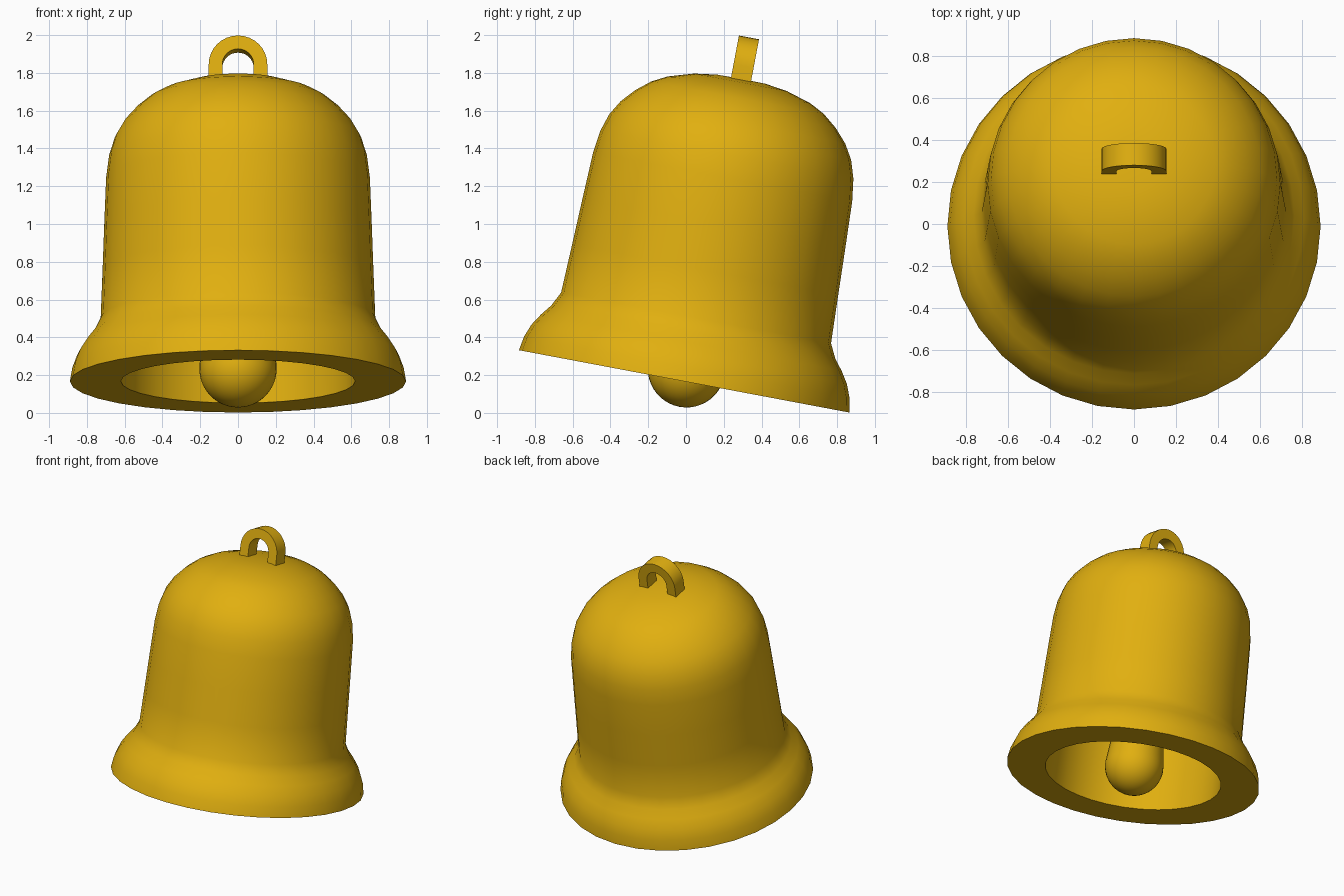
import bpy, bmesh, math
from mathutils import Matrix

if "Cube" in bpy.data.objects:
    bpy.data.objects.remove(bpy.data.objects["Cube"])

# The whole bell leans back about the x axis, around the rim centre
TILT = Matrix.Translation((0, -0.01, 0.167)) @ Matrix.Rotation(math.radians(-10.68), 4, 'X')

gold = bpy.data.materials.new("gold")
gold.diffuse_color = (0.75, 0.43, 0.005, 1)
gold.use_nodes = True
gold.node_tree.nodes["Principled BSDF"].inputs["Base Color"].default_value = gold.diffuse_color


def finish(name, bm, angle=40):
    bmesh.ops.recalc_face_normals(bm, faces=bm.faces)
    mesh = bpy.data.meshes.new(name)
    bm.to_mesh(mesh)
    bm.free()
    mesh.materials.append(gold)
    ob = bpy.data.objects.new(name, mesh)
    bpy.context.collection.objects.link(ob)
    ob.matrix_world = TILT
    bpy.ops.object.select_all(action='DESELECT')
    ob.select_set(True)
    bpy.context.view_layer.objects.active = ob
    bpy.ops.object.shade_smooth_by_angle(angle=math.radians(angle))
    return ob


def lathe(name, profile, sides=32):
    bm = bmesh.new()
    vs = [bm.verts.new((r, 0, z)) for r, z in profile]
    es = [bm.edges.new(p) for p in zip(vs, vs[1:])]
    bmesh.ops.spin(bm, geom=vs + es, cent=(0, 0, 0), axis=(0, 0, 1),
                   angle=2 * math.pi, steps=sides, use_merge=False)
    bmesh.ops.remove_doubles(bm, verts=bm.verts, dist=0.0005)
    return finish(name, bm)


# Bell body: outer dome and flared lip, flat rim, hollow inside
outer = [(0, 1.63), (0.13, 1.628), (0.25, 1.611), (0.385, 1.57), (0.465, 1.528),
         (0.54, 1.467), (0.605, 1.395), (0.652, 1.315), (0.682, 1.22), (0.698, 1.1),
         (0.708, 0.85), (0.717, 0.6), (0.727, 0.342), (0.765, 0.265), (0.81, 0.208),
         (0.85, 0.145), (0.877, 0.075), (0.89, 0)]
inner = [(0.62, 0), (0.615, 0.4), (0.605, 1.05), (0.57, 1.22), (0.48, 1.37),
         (0.32, 1.47), (0.15, 1.51), (0, 1.52)]
lathe("bell_body", outer + inner)

# Clapper: round ball tapering into a stem that reaches the inside of the dome
R, C = 0.205, 0.068
ball = [(R * math.sin(a), C - R * math.cos(a))
        for a in (math.radians(t) for t in range(0, 97, 8))]
lathe("clapper", ball + [(0.05, 1.45), (0, 1.53)])

# Hanging loop: flat arch with two straight legs
def arch(r):
    steps = 16
    pts = [(r * math.cos(math.pi * i / steps), 1.698 + r * math.sin(math.pi * i / steps))
           for i in range(steps + 1)]
    return [(r, 1.6)] + pts + [(-r, 1.6)]


bm = bmesh.new()
rings = [[bm.verts.new((x, y, z)) for x, z in arch(r)]
         for r, y in ((0.155, -0.054), (0.155, 0.054), (0.083, 0.054), (0.083, -0.054))]
for i in range(4):
    a, b = rings[i], rings[(i + 1) % 4]
    for j in range(len(a) - 1):
        bm.faces.new((a[j], a[j + 1], b[j + 1], b[j]))
for end in (0, -1):
    bm.faces.new([r[end] for r in rings])
finish("hanging_loop", bm)
